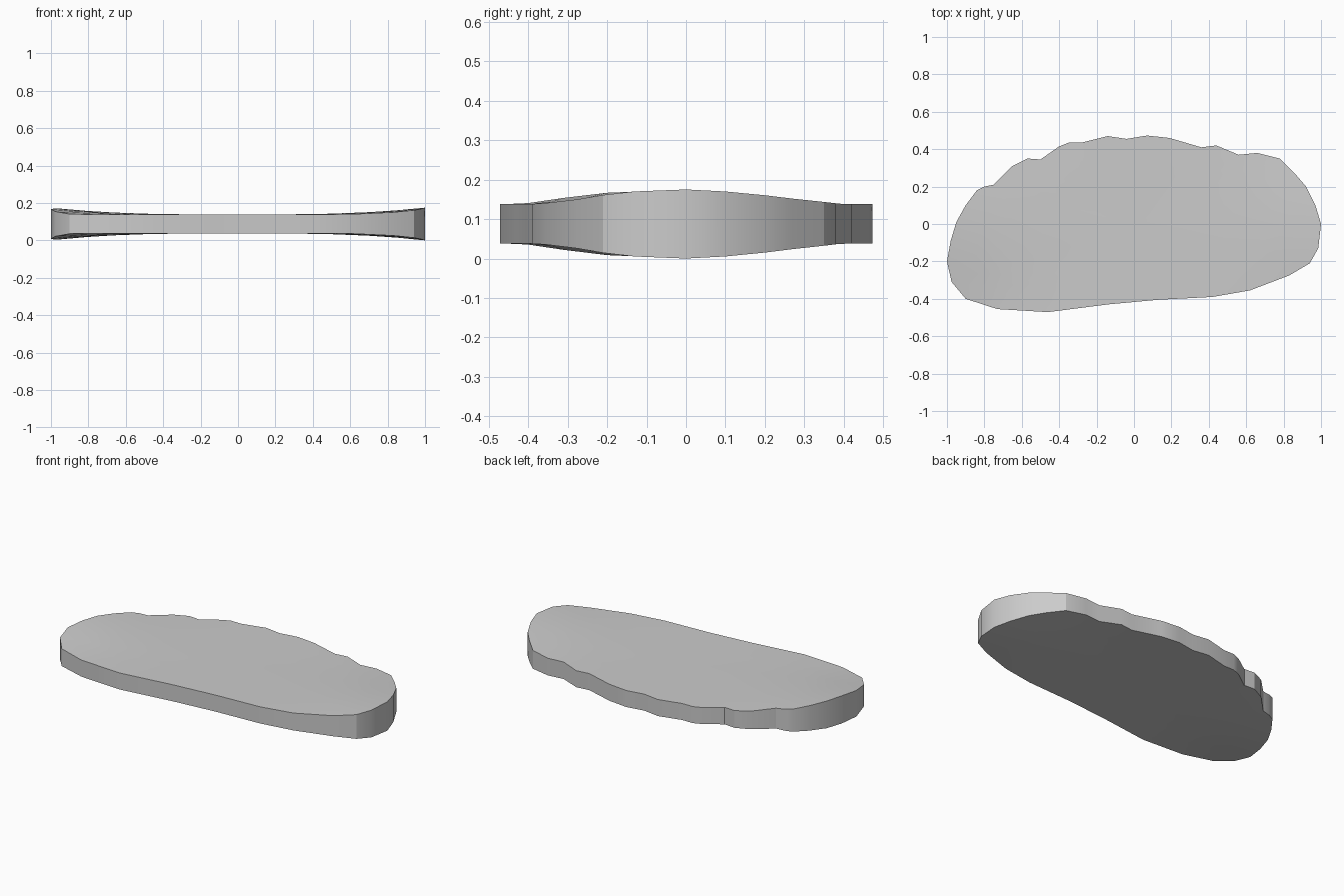
import bpy, bmesh

if "Cube" in bpy.data.objects:
    bpy.data.objects.remove(bpy.data.objects["Cube"])

# Scalloped outline seen from above, counter-clockwise from the right end
OUTLINE = [
    (1, 0), (0.97, 0.10), (0.92, 0.20), (0.86, 0.27), (0.78, 0.35), (0.66, 0.38),
    (0.56, 0.37), (0.44, 0.42), (0.36, 0.41), (0.19, 0.46), (0.07, 0.473),
    (-0.04, 0.455), (-0.14, 0.47), (-0.28, 0.435), (-0.35, 0.435), (-0.40, 0.415),
    (-0.50, 0.345), (-0.57, 0.35), (-0.65, 0.31), (-0.75, 0.21), (-0.80, 0.20),
    (-0.84, 0.18), (-0.90, 0.10), (-0.95, 0.01), (-0.98, -0.09), (-1, -0.20),
    (-0.975, -0.31), (-0.90, -0.40), (-0.73, -0.455), (-0.46, -0.471),
    (-0.14, -0.43), (0.13, -0.405), (0.42, -0.39), (0.62, -0.355),
    (0.83, -0.275), (0.94, -0.21), (0.985, -0.13)]
RINGS = (1.0, 0.85, 0.7, 0.5, 0.25)


def flare(x, y):
    """Extra thickness toward the two ends, fading at the long edges."""
    return abs(x) ** 3 * max(0.0, 1 - (y / 0.42) ** 2)


def face_rings(bm, base, amount):
    """One dished face: concentric rings closed with a fan; returns its rim."""
    def vert(x, y):
        return bm.verts.new((x, y, base + amount * flare(x, y)))

    rings = [[vert(x * s, y * s) for x, y in OUTLINE] for s in RINGS]
    centre = vert(0, 0)
    n = len(OUTLINE)
    for a, b in zip(rings, rings[1:]):
        for i in range(n):
            j = (i + 1) % n
            bm.faces.new((a[i], a[j], b[j], b[i]))
    for i in range(n):
        bm.faces.new((rings[-1][i], rings[-1][(i + 1) % n], centre))
    return rings[0]


# Slab: dished top and bottom joined by an upright rim
bm = bmesh.new()
top = face_rings(bm, 0.14, 0.037)
bottom = face_rings(bm, 0.04, -0.038)
for i in range(len(top)):
    j = (i + 1) % len(top)
    bm.faces.new((bottom[i], bottom[j], top[j], top[i]))
bmesh.ops.recalc_face_normals(bm, faces=bm.faces)
low = min(v.co.z for v in bm.verts)
bmesh.ops.translate(bm, verts=bm.verts, vec=(0, 0, -low))

mesh = bpy.data.meshes.new("scalloped_slab")
bm.to_mesh(mesh)
bm.free()
slab = bpy.data.objects.new("scalloped_slab", mesh)
bpy.context.collection.objects.link(slab)
bpy.context.view_layer.objects.active = slab
slab.select_set(True)
bpy.ops.object.shade_smooth_by_angle()
